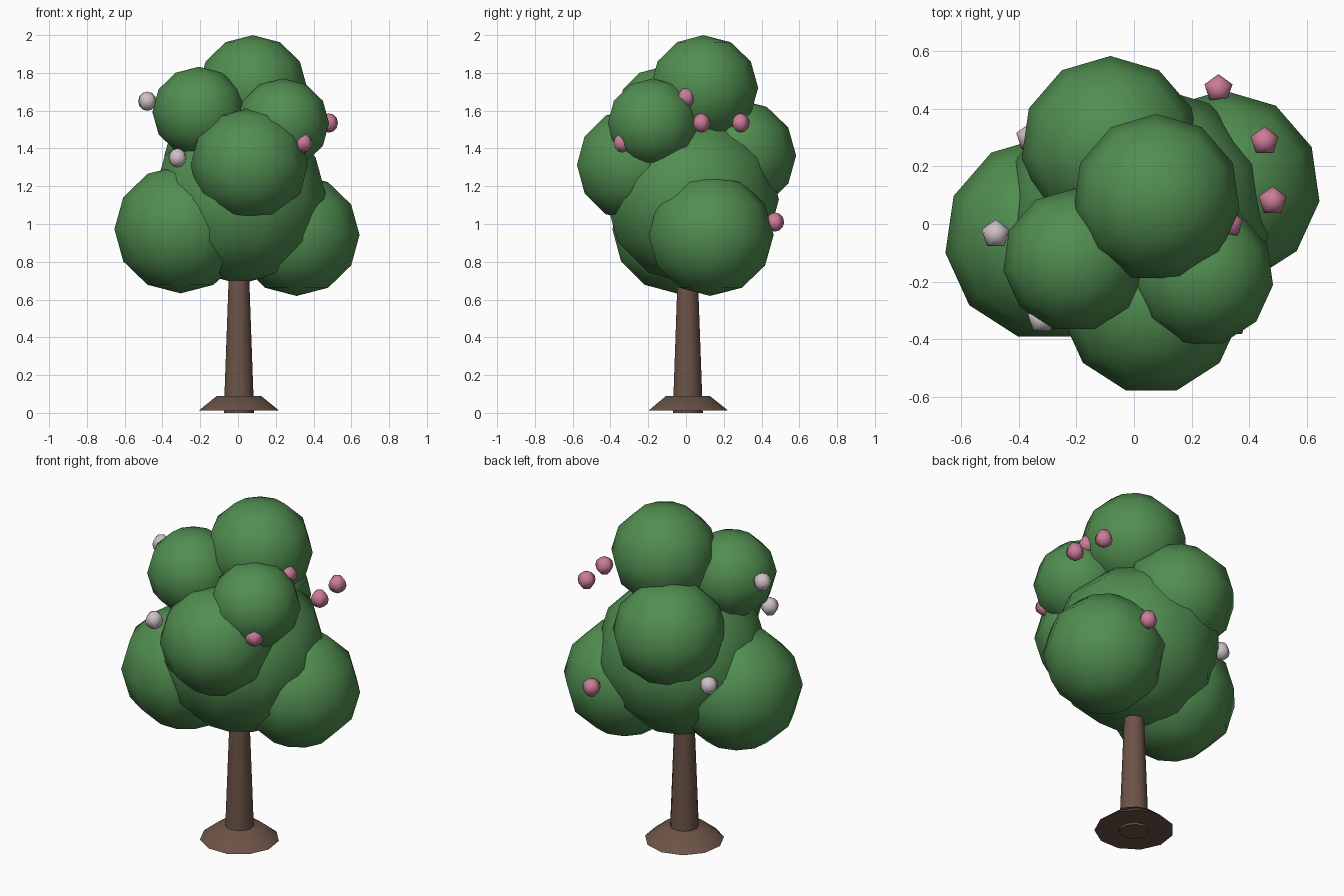
import bpy, bmesh, math

if "Cube" in bpy.data.objects:
    bpy.data.objects.remove(bpy.data.objects["Cube"])


def material(name, color):
    m = bpy.data.materials.new(name)
    m.diffuse_color = (*color, 1)
    m.use_nodes = True
    m.node_tree.nodes["Principled BSDF"].inputs["Base Color"].default_value = m.diffuse_color
    return m


GREEN = material("leaf green", (0.082, 0.27, 0.08))
BROWN = material("bark brown", (0.15, 0.087, 0.063))
PINK = material("blossom pink", (0.6, 0.2, 0.32))
WHITE = material("blossom white", (0.62, 0.53, 0.56))


def lathe(name, profile, sides, location, mat):
    """Turn a (radius, height) profile, listed bottom to top, around z."""
    bm = bmesh.new()
    rings = []
    for r, z in profile:
        if r < 1e-5:
            rings.append([bm.verts.new((0, 0, z))])
            continue
        angles = [math.pi / 2 + math.tau * k / sides for k in range(sides)]
        rings.append([bm.verts.new((r * math.cos(a), r * math.sin(a), z)) for a in angles])
    for low, high in zip(rings, rings[1:]):
        for k in range(sides):
            n = (k + 1) % sides
            if len(low) == 1:
                bm.faces.new((low[0], high[n], high[k]))
            elif len(high) == 1:
                bm.faces.new((low[k], low[n], high[0]))
            else:
                bm.faces.new((low[k], low[n], high[n], high[k]))
    # close open ends
    if len(rings[0]) > 1:
        bm.faces.new(rings[0][::-1])
    if len(rings[-1]) > 1:
        bm.faces.new(rings[-1])
    bmesh.ops.recalc_face_normals(bm, faces=bm.faces)
    mesh = bpy.data.meshes.new(name)
    bm.to_mesh(mesh)
    bm.free()
    mesh.materials.append(mat)
    obj = bpy.data.objects.new(name, mesh)
    obj.location = location
    bpy.context.collection.objects.link(obj)
    return obj


def ball(name, location, radius, sides, rings, mat, squash=1.0):
    steps = [math.pi * i / rings for i in range(rings + 1)]
    profile = [(radius * math.sin(t), -radius * squash * math.cos(t)) for t in steps]
    obj = lathe(name, profile, sides, location, mat)
    obj.data.shade_smooth()
    return obj


def smooth_by_angle(obj, degrees):
    bpy.ops.object.select_all(action='DESELECT')
    obj.select_set(True)
    bpy.context.view_layer.objects.active = obj
    bpy.ops.object.shade_smooth_by_angle(angle=math.radians(degrees))


# Trunk and flared root base
trunk = lathe("trunk", [(0.081, 0), (0.05, 0.85)], 11, (0.005, 0.008, 0), BROWN)
root = lathe("root_base", [(0.215, 0.012), (0.118, 0.09)], 11, (0.005, 0.008, 0), BROWN)
for part in (trunk, root):
    smooth_by_angle(part, 40)

# Foliage clumps: x, y, z, radius
clumps = {
    "foliage_core": (0.01, 0.025, 1.13, 0.467),
    "foliage_left": (-0.304, -0.05, 0.972, 0.354),
    "foliage_right": (0.31, 0.127, 0.942, 0.337),
    "foliage_front": (0.06, -0.276, 1.313, 0.314),
    "foliage_back": (-0.082, 0.272, 1.362, 0.311),
    "foliage_upper_left": (-0.207, -0.126, 1.594, 0.249),
    "foliage_upper_right": (0.237, -0.176, 1.533, 0.248),
    "foliage_top": (0.078, 0.091, 1.721, 0.291),
}
for name, (x, y, z, r) in clumps.items():
    ball(name, (x, y, z), r, 11, 6, GREEN, 0.958)

# Blossoms scattered over the crown
pink_spots = [(0.293, 0.469, 1.01), (0.453, 0.287, 1.535), (0.481, 0.08, 1.535),
              (0.345, -0.34, 1.43), (0.33, 0.0, 1.67)]
white_spots = [(-0.48, -0.035, 1.65), (-0.32, -0.33, 1.35), (-0.36, 0.3, 1.13)]
for label, spots, mat in (("pink", pink_spots, PINK), ("white", white_spots, WHITE)):
    for i, spot in enumerate(spots, 1):
        ball(f"{label}_blossom_{i}", spot, 0.051, 5, 6, mat)
